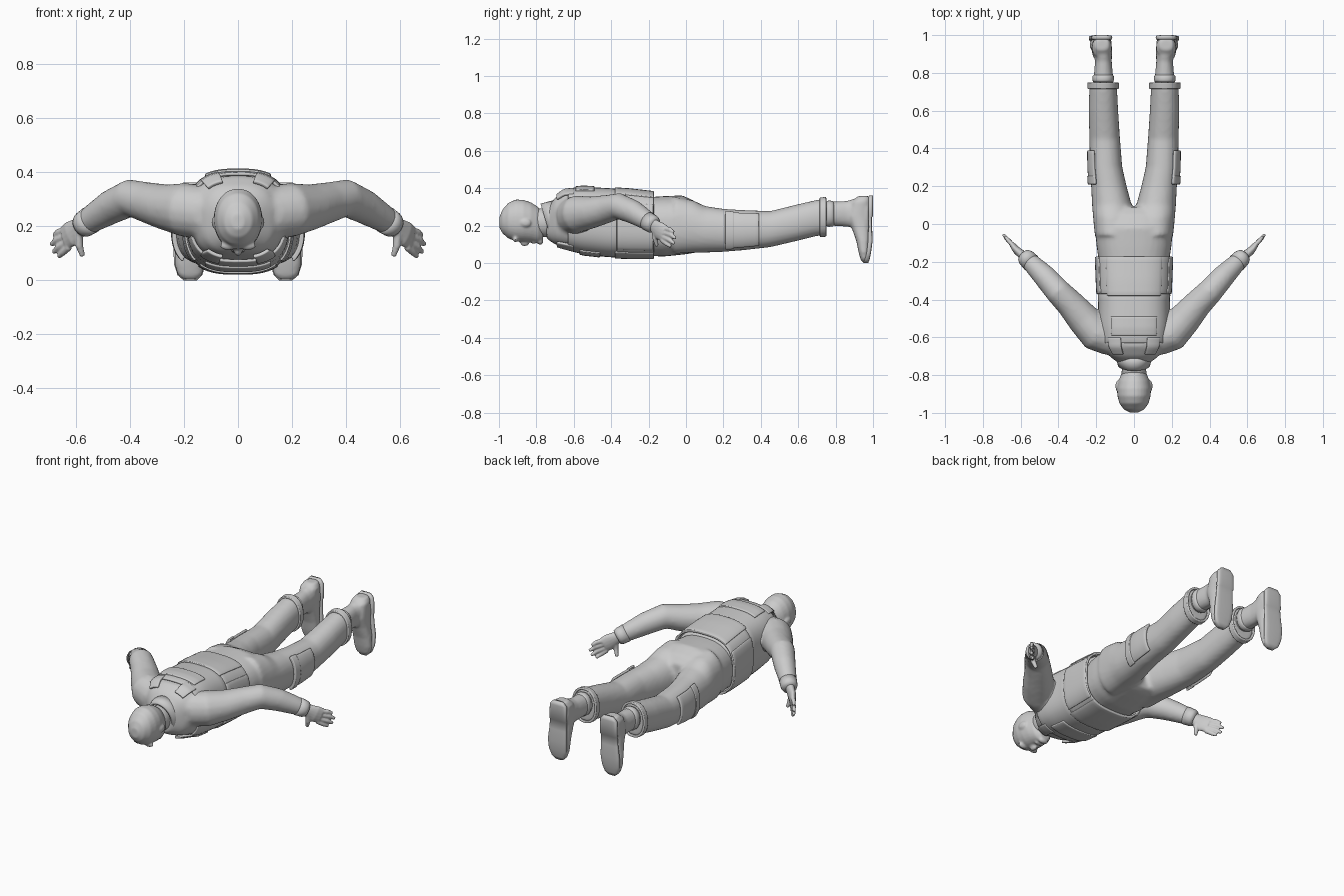
import bpy, bmesh
from math import sin, cos, pi, radians
from mathutils import Vector as V

if "Cube" in bpy.data.objects:
    bpy.data.objects.remove(bpy.data.objects["Cube"])

def sup(a, e):
    c, s = cos(a), sin(a)
    f = lambda t: (1 if t > 0 else -1) * abs(t) ** (2 / e)
    return f(c), f(s)

def loft(bm, rings):
    """Skin a list of rings and cap both ends."""
    vs = [[bm.verts.new(p) for p in r] for r in rings]
    n = len(vs[0])
    for a, b in zip(vs, vs[1:]):
        for i in range(n):
            bm.faces.new((a[i], a[(i + 1) % n], b[(i + 1) % n], b[i]))
    bm.faces.new(vs[0][::-1])
    bm.faces.new(vs[-1])

def y_rings(table, e, s=1, n=32):
    """Rows are y, centre x, half width, lowest z, highest z."""
    out = []
    for y, cx, hw, zb, zt in table:
        pts = [sup(2 * pi * i / n, e) for i in range(n)]
        out.append([V((s * (cx + hw * u), y, (zb + zt) / 2 + (zt - zb) / 2 * v)) for u, v in pts])
    return out

def z_rings(table, e, n=24):
    """Rows are z, centre x, half width, lowest y, highest y."""
    out = []
    for z, cx, hw, ya, yb in table:
        pts = [sup(2 * pi * i / n, e) for i in range(n)]
        out.append([V((cx + hw * u, (ya + yb) / 2 + (yb - ya) / 2 * v, z)) for u, v in pts])
    return out

def tube(path, s=1, n=16):
    """Rows are x, y, z, sideways radius, upward radius."""
    c = [V((s * p[0], p[1], p[2])) for p in path]
    out = []
    for i, p in enumerate(path):
        t = (c[min(i + 1, len(c) - 1)] - c[max(i - 1, 0)]).normalized()
        u = t.cross(V((0, 0, 1))).normalized()
        w = u.cross(t)
        out.append([c[i] + u * p[3] * cos(2 * pi * k / n) + w * p[4] * sin(2 * pi * k / n) for k in range(n)])
    return out

def finish(name, bm, fuse=0, smooth=0, subsurf=0, mirror=False, solid=0, bevel=0):
    bmesh.ops.remove_doubles(bm, verts=bm.verts, dist=1e-5)
    bmesh.ops.recalc_face_normals(bm, faces=bm.faces)
    me = bpy.data.meshes.new(name)
    bm.to_mesh(me)
    bm.free()
    ob = bpy.data.objects.new(name, me)
    bpy.context.collection.objects.link(ob)
    bpy.context.view_layer.objects.active = ob
    bpy.ops.object.select_all(action='DESELECT')
    ob.select_set(True)
    bpy.ops.object.shade_smooth()
    if solid:
        m = ob.modifiers.new("thickness", 'SOLIDIFY')
        m.thickness, m.offset = solid, 0
    if bevel:
        m = ob.modifiers.new("bevel", 'BEVEL')
        m.width, m.segments, m.limit_method = bevel, 2, 'ANGLE'
        m.angle_limit = radians(50)
    if fuse:
        m = ob.modifiers.new("fuse", 'REMESH')
        m.mode, m.voxel_size, m.use_smooth_shade = 'VOXEL', fuse, True
    if smooth:
        m = ob.modifiers.new("smooth", 'SMOOTH')
        m.factor, m.iterations = 0.5, smooth
    if subsurf:
        m = ob.modifiers.new("subsurf", 'SUBSURF')
        m.levels = m.render_levels = subsurf
    if mirror:
        m = ob.modifiers.new("mirror", 'MIRROR')
        m.use_mirror_merge = False
    return ob

def row_at(table, y):
    for a, b in zip(table, table[1:]):
        if y <= b[0]:
            break
    f = (y - a[0]) / (b[0] - a[0])
    return [p + (q - p) * f for p, q in zip(a, b)]

def panel(name, table, e, y0, y1, a0, a1, off, thick=0.012, mirror=False):
    """Cloth panel wrapped on part of a lofted body."""
    bm = bmesh.new()
    nu, ny = max(6, int((a1 - a0) / 7)), 8
    g = []
    for j in range(ny + 1):
        y, cx, hw, zb, zt = row_at(table, y0 + (y1 - y0) * j / ny)
        r = []
        for i in range(nu + 1):
            u, v = sup(radians(a0 + (a1 - a0) * i / nu), e)
            r.append(bm.verts.new((cx + (hw + off) * u, y, (zb + zt) / 2 + ((zt - zb) / 2 + off) * v)))
        g.append(r)
    for j in range(ny):
        for i in range(nu):
            bm.faces.new((g[j][i], g[j][i + 1], g[j + 1][i + 1], g[j + 1][i]))
    return finish(name, bm, solid=thick, bevel=0.004, mirror=mirror)

def ball(bm, c, r):
    res = bmesh.ops.create_uvsphere(bm, u_segments=16, v_segments=10, radius=1)
    for v in res['verts']:
        v.co = V((c[0] + v.co.x * r[0], c[1] + v.co.y * r[1], c[2] + v.co.z * r[2]))

TORSO = [(-.745, 0, .07, .13, .29), (-.70, 0, .13, .10, .35), (-.65, 0, .165, .085, .385),
         (-.55, 0, .178, .06, .395), (-.42, 0, .177, .045, .388), (-.3, 0, .183, .04, .38),
         (-.17, 0, .188, .04, .365)]
PELVIS = [(-.24, 0, .18, .04, .35), (-.12, 0, .198, .035, .358), (-.02, 0, .207, .045, .362),
          (.05, 0, .208, .055, .33), (.09, 0, .2, .07, .29)]
LEG = [(-.06, .108, .1, .05, .355), (.04, .112, .105, .055, .335), (.1, .117, .105, .056, .305),
       (.2, .133, .094, .06, .29), (.3, .148, .086, .068, .284), (.45, .155, .081, .085, .278),
       (.6, .162, .078, .12, .315), (.7, .163, .074, .145, .338), (.745, .163, .074, .15, .345)]
ARM = [(.12, -.61, .25, .09, .1), (.2, -.58, .262, .095, .1), (.27, -.5, .272, .087, .085),
       (.34, -.42, .29, .075, .075), (.4, -.36, .305, .069, .07), (.47, -.28, .272, .062, .064),
       (.53, -.22, .235, .052, .054), (.565, -.185, .212, .045, .047)]

# jacket with sleeves, and trousers
bm = bmesh.new()
loft(bm, y_rings(TORSO, 2.8))
for s in (1, -1):
    loft(bm, tube(ARM, s))
finish("jacket", bm, fuse=.012, smooth=4)
bm = bmesh.new()
loft(bm, y_rings(PELVIS, 2.5))
for s in (1, -1):
    loft(bm, y_rings(LEG, 2.2, s))
finish("trousers", bm, fuse=.012, smooth=4)
panel("trouser_hem", LEG, 2.2, .715, .75, 0, 360, .002, .014, True)
panel("thigh_pocket", LEG, 2.2, .21, .39, -50, 50, .006, .014, True)
panel("thigh_pocket_flap", LEG, 2.2, .21, .255, -52, 52, .011, .012, True)

# vest panels around the torso
panel("vest_upper", TORSO, 2.8, -.63, -.37, 0, 360, .007)
panel("vest_waist", TORSO, 2.8, -.37, -.172, 0, 360, .009)
panel("vest_back_plate", TORSO, 2.8, -.38, -.172, 50, 130, .014)
panel("vest_belly_plate", TORSO, 2.8, -.38, -.172, 230, 310, .013)
panel("vest_side_pocket", TORSO, 2.8, -.37, -.175, -42, 30, .014, .012, True)
panel("back_patch", TORSO, 2.8, -.59, -.49, 58, 122, .014)
panel("chest_patch", TORSO, 2.8, -.57, -.46, 238, 302, .014)
panel("shoulder_strap", TORSO, 2.8, -.69, -.6, 48, 75, .01, .014, True)
panel("chest_strap", TORSO, 2.8, -.69, -.6, -75, -48, .01, .014, True)

# collar as a slanted ring, with the neck inside
bm = bmesh.new()
rings = []
for y, rx, rz in ((-.69, .105, .12), (-.725, .096, .112), (-.762, .086, .102), (-.762, .072, .088), (-.71, .07, .09)):
    rings.append([V((rx * cos(a), y + .015 - .3 * rz * sin(a), .215 + rz * sin(a)))
                  for a in (2 * pi * i / 32 for i in range(32))])
loft(bm, rings)
finish("collar", bm)
bm = bmesh.new()
loft(bm, y_rings([(-.69, 0, .065, .14, .29), (-.76, 0, .064, .14, .29), (-.84, 0, .068, .15, .3)], 2))
finish("neck", bm)

# head facing down, with face features and ears
bm = bmesh.new()
loft(bm, y_rings([(-.998, 0, .022, .19, .245), (-.982, 0, .053, .16, .285), (-.95, 0, .077, .132, .322),
                  (-.91, 0, .088, .116, .34), (-.87, 0, .09, .113, .338), (-.83, 0, .082, .112, .325),
                  (-.79, 0, .066, .108, .3), (-.765, 0, .042, .116, .26)], 2.1))
ball(bm, (0, -.862, .112), (.016, .026, .022))
ball(bm, (0, -.815, .112), (.03, .012, .01))
ball(bm, (0, -.78, .116), (.03, .018, .018))
for s in (1, -1):
    ball(bm, (s * .035, -.912, .128), (.032, .014, .016))
    ball(bm, (s * .087, -.858, .215), (.011, .03, .022))
finish("head", bm, fuse=.006, smooth=4)

# shirt cuffs and hands
bm = bmesh.new()
loft(bm, tube([(.545, -.205, .225, .05, .052), (.572, -.178, .207, .047, .049), (.582, -.168, .2, .04, .042)]))
finish("cuff", bm, mirror=True)
bm = bmesh.new()
loft(bm, tube([(.56, -.19, .215, .026, .034), (.59, -.165, .195, .024, .038), (.62, -.14, .172, .021, .049),
               (.64, -.115, .158, .017, .046)]))
for bz, mid, tip in ((.190, (.667, -.085, .178), (.682, -.065, .165)), (.168, (.672, -.08, .15), (.692, -.055, .132)),
                     (.145, (.665, -.088, .123), (.684, -.062, .104)), (.125, (.648, -.104, .104), (.664, -.08, .088))):
    loft(bm, tube([(.625, -.13, bz, .014, .015), (*mid, .012, .013), (*tip, .008, .009)], n=10))
loft(bm, tube([(.59, -.168, .18, .017, .02), (.588, -.165, .13, .014, .015), (.575, -.155, .09, .009, .01)], n=10))
finish("hand", bm, fuse=.005, smooth=2, mirror=True)

# boots with toes pointing down, and soles
bm = bmesh.new()
loft(bm, y_rings([(.7, .163, .054, .2, .325), (.78, .162, .051, .2, .328), (.86, .162, .044, .195, .332),
                  (.92, .166, .05, .185, .35), (.975, .17, .05, .17, .355)], 2.2))
loft(bm, z_rings([(.358, .17, .036, .92, .985), (.33, .17, .052, .885, .988), (.25, .17, .053, .86, .988),
                  (.19, .172, .054, .885, .988), (.12, .177, .057, .91, .985), (.06, .179, .056, .922, .98),
                  (.02, .178, .045, .933, .975), (.003, .177, .025, .945, .97)], 2.4))
finish("boot", bm, fuse=.008, smooth=3, mirror=True)
bm = bmesh.new()
loft(bm, z_rings([(.362, .17, .034, .978, 1), (.34, .17, .054, .974, 1), (.25, .171, .056, .974, 1),
                  (.245, .171, .054, .974, .995), (.19, .174, .056, .974, .995), (.12, .178, .061, .972, .998),
                  (.06, .179, .058, .965, .99), (.02, .178, .046, .952, .982), (0, .177, .024, .947, .974)], 4))
finish("boot_sole", bm, mirror=True)
bm = bmesh.new()
loft(bm, y_rings([(.752, .163, .053, .198, .33), (.762, .163, .057, .194, .334), (.782, .163, .056, .195, .333),
                  (.79, .163, .05, .2, .327)], 2.2))
finish("boot_top", bm, mirror=True)
